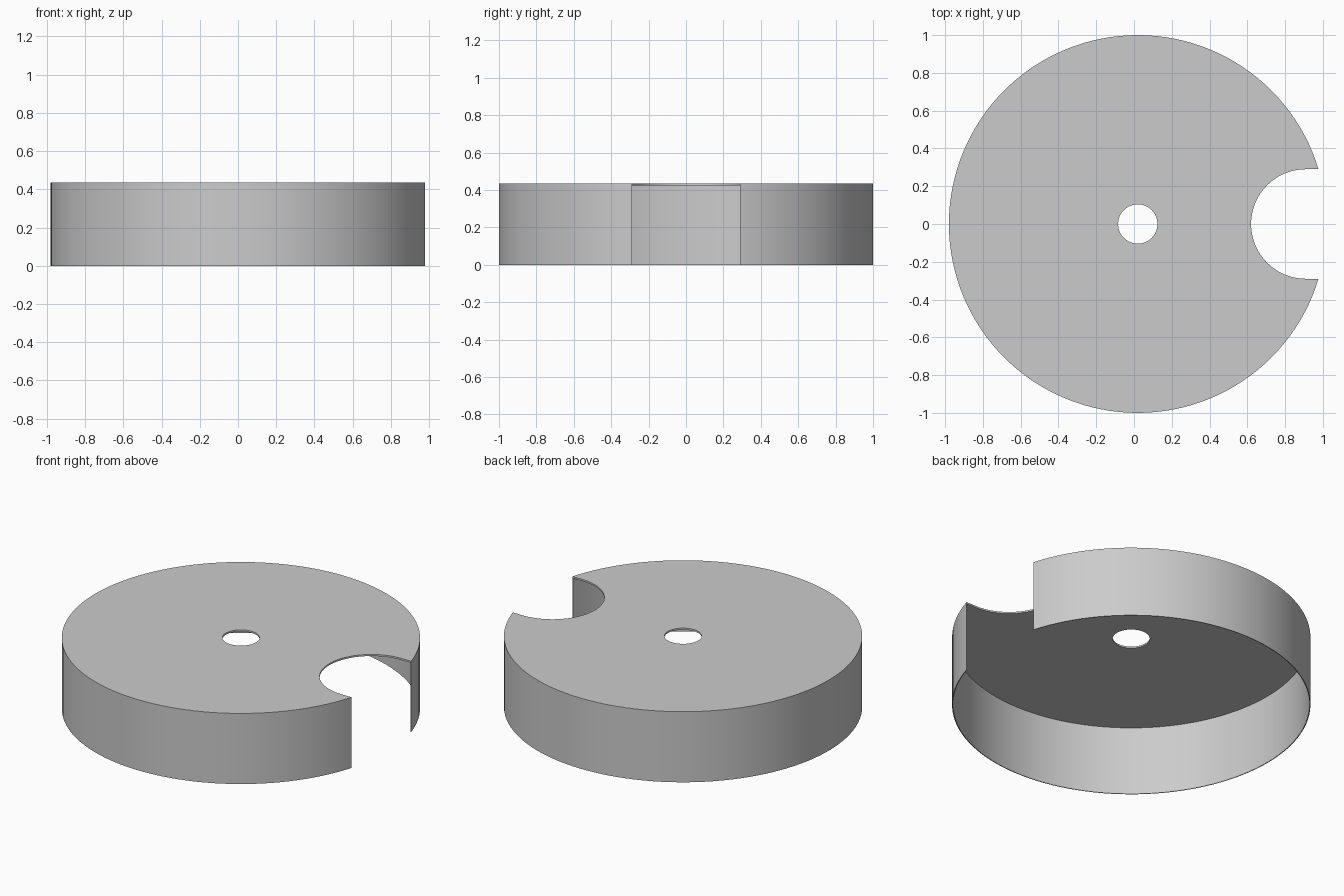
import bpy
import bmesh
from math import sin, cos, pi

cube = bpy.data.objects.get("Cube")
if cube:
    bpy.data.objects.remove(cube, do_unlink=True)

RADIUS, HEIGHT = 1.0, 0.435
WALL, PLATE = 0.005, 0.01
CENTRE_X = 0.02
HOLE_R = 0.104
NOTCH_R, NOTCH_X = 0.29, 0.91

grey = bpy.data.materials.new("light grey")
grey.use_nodes = True
colour = (0.6, 0.6, 0.6, 1)
grey.diffuse_color = colour
grey.node_tree.nodes["Principled BSDF"].inputs["Base Color"].default_value = colour


def arc(cx, r, start, end, steps):
    angles = [start + (end - start) * i / steps for i in range(steps + 1)]
    return [(cx + r * cos(a), r * sin(a)) for a in angles]


def prism(name, outline, z0, z1):
    """Extrude a flat outline from z0 up to z1."""
    bm = bmesh.new()
    face = bm.faces.new([bm.verts.new((x, y, z0)) for x, y in outline])
    top = bmesh.ops.extrude_face_region(bm, geom=[face])["geom"]
    bmesh.ops.translate(bm, vec=(0, 0, z1 - z0),
                        verts=[v for v in top if isinstance(v, bmesh.types.BMVert)])
    bmesh.ops.recalc_face_normals(bm, faces=bm.faces)
    mesh = bpy.data.meshes.new(name)
    bm.to_mesh(mesh)
    bm.free()
    mesh.materials.append(grey)
    obj = bpy.data.objects.new(name, mesh)
    bpy.context.collection.objects.link(obj)
    return obj


def disc(name, r, z0, z1, steps):
    return prism(name, arc(CENTRE_X, r, 0, 2 * pi, steps)[:-1], z0, z1)


# Round cap body
cap = disc("round_cap", RADIUS, 0, HEIGHT, 128)

# Hollow underside, centre hole and side notch
notch_outline = arc(NOTCH_X, NOTCH_R, pi / 2, 3 * pi / 2, 48)
notch_outline += [(1.2, -NOTCH_R), (1.2, NOTCH_R)]
cutters = [
    disc("hollow_cutter", RADIUS - WALL, -0.1, HEIGHT - PLATE, 128),
    disc("hole_cutter", HOLE_R, -0.2, HEIGHT + 0.2, 64),
    prism("notch_cutter", notch_outline, -0.2, HEIGHT + 0.2),
]

bpy.ops.object.select_all(action="DESELECT")
bpy.context.view_layer.objects.active = cap
cap.select_set(True)
for cutter in cutters:
    cutter.hide_render = True
    mod = cap.modifiers.new(cutter.name, "BOOLEAN")
    mod.operation = "DIFFERENCE"
    mod.solver = "EXACT"
    mod.object = cutter
    bpy.ops.object.modifier_apply(modifier=mod.name)
    bpy.data.objects.remove(cutter, do_unlink=True)

# Smooth round walls with crisp rims
bpy.ops.object.shade_smooth_by_angle(angle=pi / 6)
